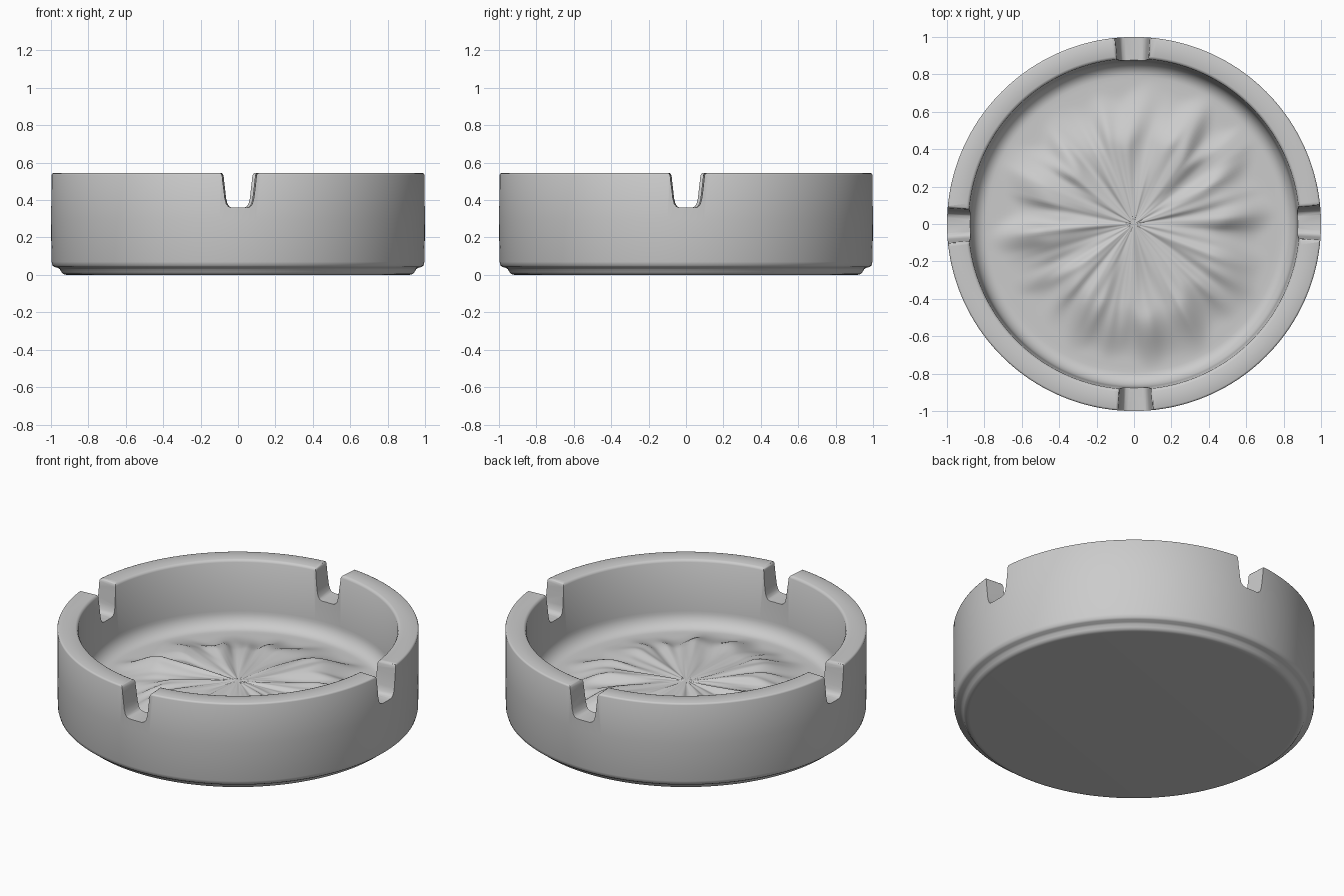
import bpy, bmesh, math
from mathutils import Vector, noise

if "Cube" in bpy.data.objects:
    bpy.data.objects.remove(bpy.data.objects["Cube"])

SEG = 256
EDGE_Z = 0.15      # floor level beside the wall
RISE = 0.07        # how much the middle of the floor stands above that
FLOOR_R = 0.79

# Lathe profile: underside, foot, outer wall, rim, inner wall, fillet to floor
profile = [(0.91, 0.0), (0.925, 0.001), (0.936, 0.006), (0.944, 0.015), (0.952, 0.03),
           (0.962, 0.037), (0.982, 0.042), (0.992, 0.05), (0.997, 0.07), (1.0, 0.3),
           (1.0, 0.535), (0.997, 0.542), (0.99, 0.545),
           (0.90, 0.545), (0.89, 0.541), (0.884, 0.53), (0.87, 0.24)]
WALL_END = len(profile) - 1
for i in range(1, 9):
    a = math.radians(90 * i / 8)
    profile.append((FLOOR_R + 0.08 * math.cos(a), EDGE_Z + 0.09 - 0.09 * math.sin(a)))
profile += [(FLOOR_R * (1 - i / 32), EDGE_Z) for i in range(1, 32)]


def smooth(t):
    t = max(0.0, min(1.0, t))
    return t * t * (3 - 2 * t)


def ripple(r, a):
    """Low mound of radial ridges on the bowl floor."""
    c, s = math.cos(a), math.sin(a)
    n = noise.noise(Vector((c * 4, s * 4, r * 2)))
    n += 0.45 * noise.noise(Vector((c * 8, s * 8, r * 2 + 7)))
    reach = 0.74 + 0.12 * noise.noise(Vector((c * 4, s * 4, 20)))
    fall = smooth((min(reach, FLOOR_R) - r) / 0.3)
    return (RISE + 0.045 * n * min(1.0, r / 0.5)) * fall


# Body
bm = bmesh.new()
rings = []
for k, (r, z) in enumerate(profile):
    ring = []
    for i in range(SEG):
        a = 2 * math.pi * i / SEG
        dz = ripple(r, a) if k > WALL_END else 0
        ring.append(bm.verts.new((r * math.cos(a), r * math.sin(a), z + dz)))
    rings.append(ring)
for lo, hi in zip(rings, rings[1:]):
    for i in range(SEG):
        j = (i + 1) % SEG
        bm.faces.new((lo[i], lo[j], hi[j], hi[i]))
bm.faces.new(rings[0][::-1])
mid = bm.verts.new((0, 0, EDGE_Z + RISE))
for i in range(SEG):
    bm.faces.new((rings[-1][i], rings[-1][(i + 1) % SEG], mid))
bmesh.ops.recalc_face_normals(bm, faces=bm.faces)
mesh = bpy.data.meshes.new("ashtray_body")
bm.to_mesh(mesh)
bm.free()
body = bpy.data.objects.new("ashtray_body", mesh)
bpy.context.collection.objects.link(body)

# Four U-shaped rest notches in the rim, as one cutter
half = [(0.04, 0.359), (0.058, 0.365), (0.069, 0.38), (0.077, 0.41),
        (0.088, 0.5), (0.091, 0.53), (0.096, 0.541), (0.106, 0.546), (0.106, 0.7)]
outline = half + [(-x, z) for x, z in reversed(half)]
bm = bmesh.new()
for q in range(4):
    a = q * math.pi / 2
    ends = []
    for y, scale in ((-0.8, 0.86), (-1.1, 1.09)):
        pts = []
        for x, z in outline:
            px = x * scale + 0.007
            pts.append(bm.verts.new((px * math.cos(a) - y * math.sin(a),
                                     px * math.sin(a) + y * math.cos(a), z)))
        ends.append(pts)
    n = len(outline)
    for i in range(n):
        j = (i + 1) % n
        bm.faces.new((ends[0][i], ends[0][j], ends[1][j], ends[1][i]))
    bm.faces.new(ends[0][::-1])
    bm.faces.new(ends[1])
bmesh.ops.recalc_face_normals(bm, faces=bm.faces)
mesh = bpy.data.meshes.new("notch_cutter")
bm.to_mesh(mesh)
bm.free()
cutter = bpy.data.objects.new("notch_cutter", mesh)
bpy.context.collection.objects.link(cutter)
cutter.hide_render = True

# Cut the notches, then smooth
mod = body.modifiers.new("notches", 'BOOLEAN')
mod.operation = 'DIFFERENCE'
mod.solver = 'EXACT'
mod.object = cutter
bpy.ops.object.select_all(action='DESELECT')
bpy.context.view_layer.objects.active = body
body.select_set(True)
bpy.ops.object.modifier_apply(modifier=mod.name)
bpy.data.objects.remove(cutter)
bpy.ops.object.shade_smooth_by_angle(angle=math.radians(50))
